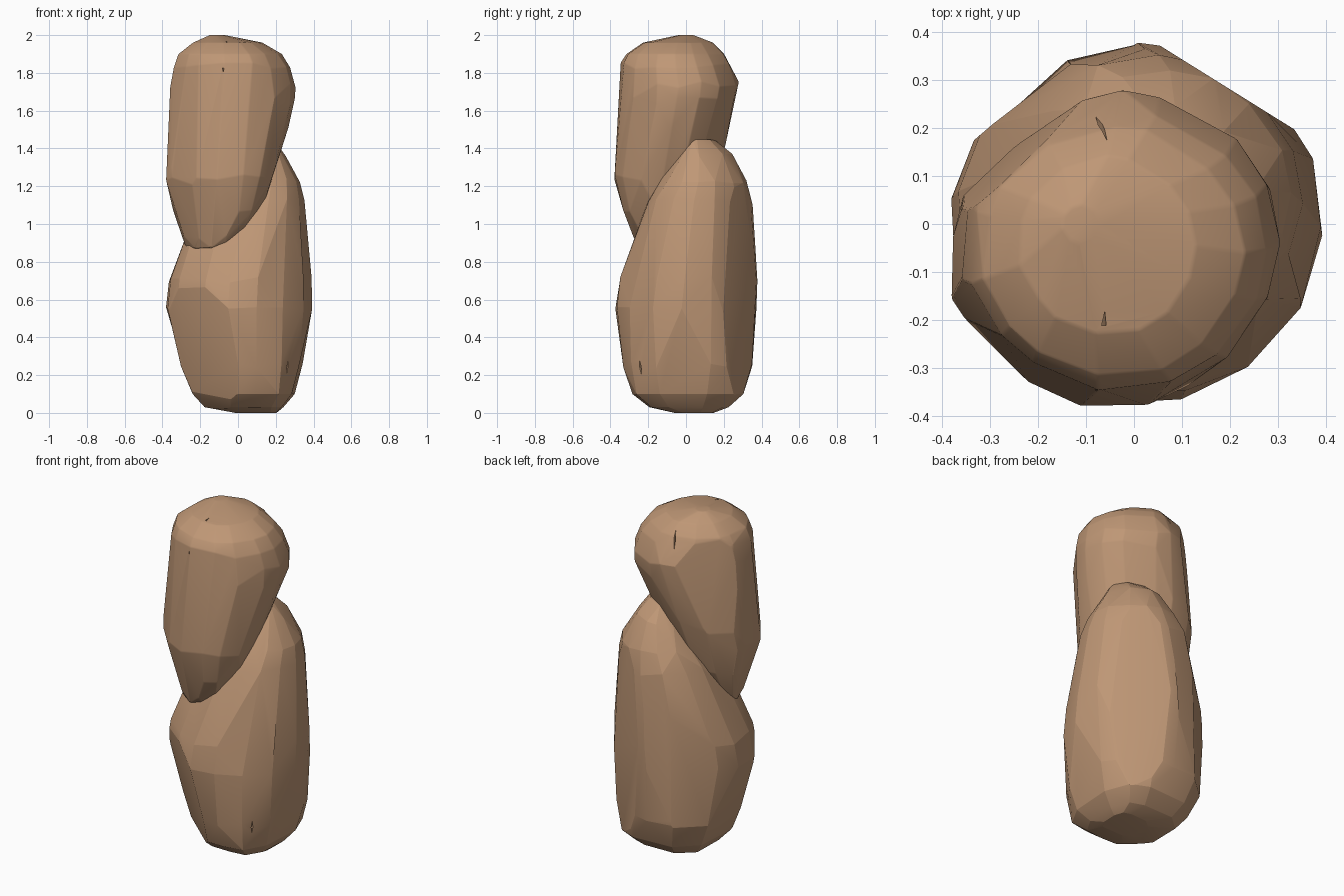
import bpy, bmesh, math, random
from mathutils import Vector

cube = bpy.data.objects.get("Cube")
if cube:
    bpy.data.objects.remove(cube, do_unlink=True)

stone = bpy.data.materials.new("tan stone")
stone.use_nodes = True
stone.diffuse_color = (0.52, 0.31, 0.18, 1)
stone.node_tree.nodes["Principled BSDF"].inputs["Base Color"].default_value = (0.52, 0.31, 0.18, 1)


def add_object(name, bm):
    mesh = bpy.data.meshes.new(name)
    bm.to_mesh(mesh)
    bm.free()
    obj = bpy.data.objects.new(name, mesh)
    mesh.materials.append(stone)
    bpy.context.collection.objects.link(obj)
    return obj


def make_active(obj):
    bpy.ops.object.select_all(action="DESELECT")
    obj.select_set(True)
    bpy.context.view_layer.objects.active = obj


def hull(bm):
    result = bmesh.ops.convex_hull(bm, input=bm.verts)
    loose = set(result["geom_interior"]) | set(result["geom_unused"])
    bmesh.ops.delete(bm, geom=[g for g in loose if isinstance(g, bmesh.types.BMVert)], context="VERTS")


def boulder(name, rings, seed, chips, sides=15):
    """Chiselled hull around jittered rings: z, x range, y range, diagonal stretch."""
    rng = random.Random(seed)
    turns = [math.tau * (i + rng.uniform(-.25, .25)) / sides for i in range(sides)]
    column = [rng.uniform(.985, 1.025) for _ in turns]
    bm = bmesh.new()
    for z, x0, x1, y0, y1, k in rings:
        cx, cy = (x0 + x1) / 2, (y0 + y1) / 2
        norm = math.sqrt((1 + k * k) / 2)
        # The foot squares off toward the ground
        square = .4 * max(0, .57 - z)
        for a, c in zip(turns, column):
            c *= rng.uniform(.985, 1.015) * (1 + square * math.sin(2 * a) ** 2)
            x, y = math.cos(a) * (x1 - x0) / 2 * c, math.sin(a) * (y1 - y0) / 2 * c
            along, across = (x + y) / 2 / norm, (x - y) / 2 * k / norm
            lift = rng.uniform(-.02, .02) if .1 < z < 1.9 else 0
            bm.verts.new((cx + along + across, cy + along - across, z + lift))
    hull(bm)
    # Knock flat chips off the stone
    for point, normal in chips:
        bmesh.ops.bisect_plane(bm, geom=bm.verts[:] + bm.edges[:] + bm.faces[:],
                               plane_co=point, plane_no=normal, clear_outer=True)
        hull(bm)
    bmesh.ops.dissolve_limit(bm, angle_limit=math.radians(7), verts=bm.verts, edges=bm.edges)
    bmesh.ops.recalc_face_normals(bm, faces=bm.faces)
    obj = add_object(name, bm)
    bevel = obj.modifiers.new("worn edges", "BEVEL")
    bevel.width, bevel.segments = .018, 2
    bevel.angle_limit = math.radians(12)
    make_active(obj)
    bpy.ops.object.modifier_apply(modifier=bevel.name)
    return obj


def crack(obj, start, end, out, width=.02, depth=.07):
    """Cut a thin wedge, widest in the middle, between two surface points."""
    a, b, out = Vector(start), Vector(end), Vector(out).normalized()
    side = (b - a).cross(out).normalized() * width / 2
    mid = (a + b) / 2 + out * .03
    bm = bmesh.new()
    for p in (a, b, mid + side, mid - side):
        bm.verts.new(p + out * .03)
    bm.verts.new((a + b) / 2 - out * depth)
    hull(bm)
    bmesh.ops.recalc_face_normals(bm, faces=bm.faces)
    cutter = add_object("crack_cutter", bm)
    cutter.hide_render = True
    mod = obj.modifiers.new("crack", "BOOLEAN")
    mod.object, mod.operation, mod.solver = cutter, "DIFFERENCE", "EXACT"
    make_active(obj)
    bpy.ops.object.modifier_apply(modifier=mod.name)
    bpy.data.objects.remove(cutter, do_unlink=True)


# Lower stone, its peak toward the back left
lower = boulder("lower_stone", [
    (0, -.01, .2, -.06, .14, 1),
    (.03, -.17, .23, -.19, .22, 1),
    (.1, -.23, .29, -.28, .295, 1),
    (.25, -.3, .335, -.33, .35, 1),
    (.57, -.38, .39, -.375, .37, 1),
    (.7, -.36, .387, -.35, .378, 1),
    (.9, -.295, .367, -.285, .367, 1.05),
    (1.12, -.2, .35, -.2, .355, 1.15),
    (1.23, -.12, .325, -.12, .325, 1.25),
    (1.36, -.02, .25, -.04, .25, 1.5),
    (1.43, .04, .19, .01, .16, 1.9)],
    seed=4, chips=[((-.215, -.268, .64), (-.61, -.76, -.22)),
                   ((-.15, -.17, .1), (-.5, -.5, -.65)),
                   ((.2, .281, .6), (.53, .85, 0)),
                   ((-.22, .272, .6), (-.65, .76, 0))])

# Upper stone, its low end toward the front right
upper = boulder("upper_stone", [
    (.89, -.275, -.04, -.255, -.02, 1.7),
    (.94, -.3, .01, -.28, 0, 1.6),
    (1.08, -.345, .13, -.33, .1, 1.35),
    (1.25, -.388, .195, -.38, .13, 1.2),
    (1.4, -.386, .215, -.377, .2, 1.1),
    (1.52, -.375, .27, -.37, .225, 1),
    (1.65, -.365, .31, -.36, .26, .98),
    (1.74, -.357, .305, -.357, .275, .98),
    (1.84, -.34, .28, -.345, .235, .98),
    (1.9, -.315, .235, -.315, .2, 1),
    (1.96, -.24, .13, -.23, .14, 1),
    (2, -.15, -.07, -.04, .04, 1)],
    seed=9, chips=[((-.2, .175, 1.7), (-.69, .72, .07)),
                   ((-.275, -.275, 1.4), (-.7, -.7, 0))])

# Weathering cracks
crack(upper, (-.06, -.16, 1.96), (-.08, -.34, 1.78), (0, -.7, .7), width=.035)
crack(upper, (-.09, .25, 1.8), (-.05, .15, 1.94), (0, .75, .6), depth=.03)
crack(lower, (.26, -.24, .18), (.27, -.25, .3), (.7, -.7, -.1))

for obj in (lower, upper):
    make_active(obj)
    bpy.ops.object.shade_smooth_by_angle(angle=math.radians(14))
